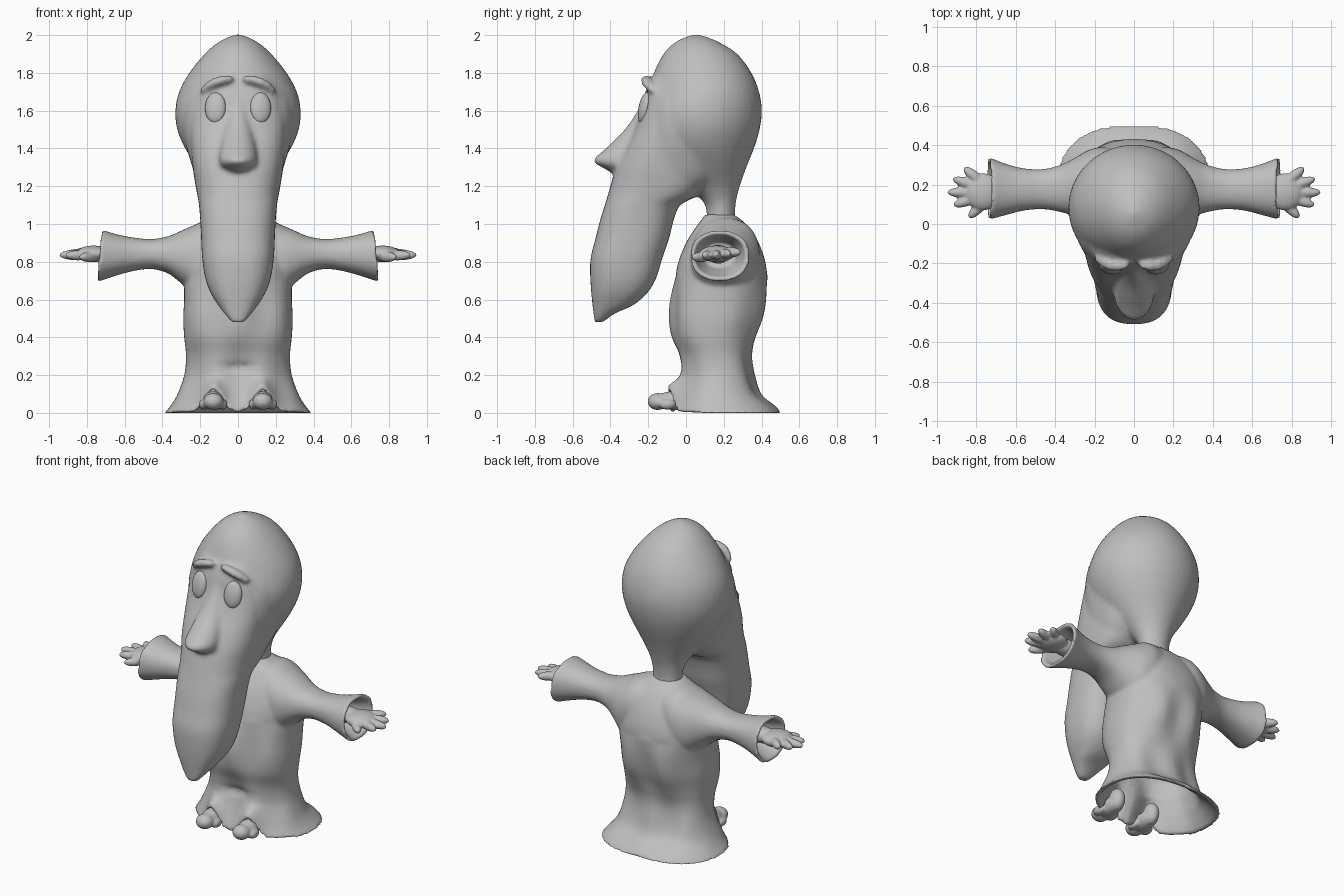
import bpy, bmesh, math
from mathutils import Matrix

clay = bpy.data.materials.new("grey clay")
clay.diffuse_color = (0.52, 0.52, 0.52, 1)


def curve(rows, steps=4):
    """Catmull-Rom interpolation between the key rings."""
    out = []
    for i in range(len(rows) - 1):
        p = [rows[max(0, min(len(rows) - 1, i + k))] for k in (-1, 0, 1, 2)]
        for s in range(steps):
            t = s / steps
            out.append([0.5 * (2 * b + (c - a) * t + (2 * a - 5 * b + 4 * c - d) * t * t
                               + (3 * b - a - 3 * c + d) * t ** 3) for a, b, c, d in zip(*p)])
    return out + [list(rows[-1])]


def loft(bm, rings, place, n=40, power=1.0):
    """Ring = (position, u low, u high, v low, v high); both ends are capped."""
    loops = []
    for r in rings:
        loop = []
        for k in range(n):
            a = 2 * math.pi * k / n
            c, s = math.cos(a), math.sin(a)
            u = (r[1] + r[2]) / 2 + (r[2] - r[1]) / 2 * math.copysign(abs(c) ** power, c)
            v = (r[3] + r[4]) / 2 + (r[4] - r[3]) / 2 * math.copysign(abs(s) ** power, s)
            loop.append(bm.verts.new(place(r[0], u, v)))
        loops.append(loop)
    for a, b in zip(loops, loops[1:]):
        for k in range(n):
            bm.faces.new((a[k], a[(k + 1) % n], b[(k + 1) % n], b[k]))
    bm.faces.new(loops[0])
    bm.faces.new(loops[-1])
    return [v for l in loops for v in l]


def upright(z, x, y):
    return (x, y, z)


def column(bm, rows, power=1.0):
    """Symmetric upright loft from (z, half width, y front, y back)."""
    return loft(bm, [(z, -w, w, f, b) for z, w, f, b in curve(rows)], upright, power=power)


def blob(bm, centre, radii, rot=(0, 0, 0)):
    m = Matrix.Translation(centre)
    for ang, ax in zip(rot, "XYZ"):
        m = m @ Matrix.Rotation(ang, 4, ax)
    bmesh.ops.create_uvsphere(bm, u_segments=20, v_segments=12, radius=1,
                              matrix=m @ Matrix.Diagonal((*radii, 1)))


def finish(name, bm, voxel=None, smooth=4):
    bmesh.ops.recalc_face_normals(bm, faces=bm.faces[:])
    for f in bm.faces:
        f.smooth = True
    me = bpy.data.meshes.new(name)
    bm.to_mesh(me)
    bm.free()
    me.materials.append(clay)
    ob = bpy.data.objects.new(name, me)
    bpy.context.collection.objects.link(ob)
    if voxel:
        r = ob.modifiers.new("blend", 'REMESH')
        r.mode = 'VOXEL'
        r.voxel_size = voxel
        r.use_smooth_shade = True
        s = ob.modifiers.new("soften", 'SMOOTH')
        s.factor = 0.5
        s.iterations = smooth
    return ob


# Head: skull tapering to the neck, cheeks, long face and beard, nose, brows
bm = bmesh.new()
column(bm, [(0.92, 0.09, 0.10, 0.27), (1.04, 0.09, 0.11, 0.26), (1.12, 0.10, 0.09, 0.265),
            (1.2, 0.14, 0.0, 0.285), (1.3, 0.215, -0.12, 0.32), (1.4, 0.28, -0.2, 0.36),
            (1.5, 0.322, -0.23, 0.39), (1.6, 0.332, -0.235, 0.402), (1.7, 0.312, -0.2, 0.387),
            (1.8, 0.258, -0.17, 0.347), (1.9, 0.177, -0.12, 0.272), (1.96, 0.108, -0.06, 0.18),
            (1.99, 0.05, 0.0, 0.11), (2.003, 0.012, 0.04, 0.065)])
column(bm, [(1.17, 0.19, -0.3, 0.1), (1.24, 0.222, -0.29, 0.18), (1.32, 0.248, -0.28, 0.22),
            (1.42, 0.277, -0.265, 0.24), (1.52, 0.296, -0.25, 0.25), (1.62, 0.296, -0.23, 0.25),
            (1.7, 0.27, -0.205, 0.25), (1.78, 0.22, -0.17, 0.22)], power=0.9)
column(bm, [(0.48, 0.035, -0.485, -0.44), (0.53, 0.075, -0.49, -0.37), (0.57, 0.105, -0.495, -0.28),
            (0.64, 0.148, -0.502, -0.2), (0.72, 0.175, -0.507, -0.155), (0.82, 0.19, -0.505, -0.125),
            (0.92, 0.195, -0.48, -0.09), (1.02, 0.2, -0.455, -0.065), (1.1, 0.207, -0.43, -0.03),
            (1.15, 0.215, -0.415, 0.06), (1.22, 0.228, -0.395, 0.12), (1.3, 0.24, -0.37, 0.12),
            (1.4, 0.25, -0.325, 0.12), (1.5, 0.255, -0.275, 0.1), (1.6, 0.25, -0.24, 0.1),
            (1.7, 0.225, -0.215, 0.08), (1.78, 0.17, -0.18, 0.05)], power=0.8)
column(bm, [(1.265, 0.05, -0.385, -0.2), (1.295, 0.088, -0.435, -0.2), (1.335, 0.102, -0.49, -0.2),
            (1.4, 0.095, -0.425, -0.2), (1.5, 0.078, -0.325, -0.15), (1.6, 0.058, -0.257, -0.1),
            (1.68, 0.04, -0.22, -0.1)])
for s in (-1, 1):
    for x, y, z, r in ((0.055, -0.21, 1.765, 0.024), (0.085, -0.212, 1.762, 0.029),
                       (0.12, -0.207, 1.75, 0.031), (0.148, -0.195, 1.734, 0.029),
                       (0.17, -0.18, 1.716, 0.023)):
        blob(bm, (s * x, y, z), (0.034, r, r * 0.85), (0, s * 0.3, 0))
finish("head", bm, 0.013, 7)

# Eyes
for s, side in ((-1, "left"), (1, "right")):
    bm = bmesh.new()
    blob(bm, (s * 0.12, -0.222, 1.615), (0.056, 0.028, 0.083), (-0.2, 0, s * 0.2))
    finish(side + "_eye", bm)

# Robe: hollow gown with a flared hem and bell sleeves
bm = bmesh.new()
outer = [(0.0, 0.39, -0.085, 0.505), (0.04, 0.355, -0.075, 0.465), (0.1, 0.32, -0.055, 0.39),
         (0.2, 0.285, -0.03, 0.355), (0.3, 0.275, -0.035, 0.345), (0.4, 0.285, -0.07, 0.37),
         (0.5, 0.29, -0.08, 0.405), (0.6, 0.285, -0.075, 0.425), (0.7, 0.285, -0.06, 0.43),
         (0.8, 0.28, -0.04, 0.42), (0.9, 0.255, 0.0, 0.385), (0.98, 0.205, 0.05, 0.335),
         (1.02, 0.15, 0.08, 0.295), (1.05, 0.09, 0.1, 0.255)]
inner = [(z, -w + 0.027, w - 0.027, f + 0.027, b - 0.027) for z, w, f, b in reversed(outer[:7])]
rings = inner + [(z, -w, w, f, b) for z, w, f, b in curve(outer)]
for v in loft(bm, rings, upright, n=64, power=0.85):
    x, y, z = v.co
    front = max(0.0, min(1.0, (0.15 - y) / 0.15))
    # hem lifts over each foot, cloth folds on the front and back
    if z < 0.2:
        v.co.z += front * (0.2 - z) * 0.65 * math.exp(-((abs(x) - 0.13) / 0.06) ** 2)
        v.co.y -= front * 0.03 * math.exp(-((abs(x) - 0.13) / 0.07) ** 2 - ((z - 0.05) / 0.08) ** 2)
    v.co.y += 0.012 * math.sin(x * 26 + 1.5) * math.sin(z * 9) * (1 if z < 0.75 else 0)
    if y < 0.1:
        v.co.y += 0.02 * math.exp(-((z - 0.24) / 0.03) ** 2 - (x / 0.1) ** 2)
for s in (-1, 1):
    sleeve = curve([(0.05, 0.05, 0.37, 0.66, 1.03), (0.15, 0.03, 0.39, 0.64, 1.03),
                    (0.23, 0.025, 0.375, 0.63, 0.995), (0.3, 0.04, 0.335, 0.685, 0.965),
                    (0.37, 0.06, 0.3, 0.738, 0.935), (0.46, 0.075, 0.278, 0.762, 0.92),
                    (0.56, 0.068, 0.282, 0.748, 0.928), (0.65, 0.045, 0.305, 0.722, 0.945),
                    (0.735, 0.022, 0.338, 0.692, 0.97)])
    sleeve += [(0.735, 0.046, 0.314, 0.716, 0.946), (0.66, 0.067, 0.283, 0.743, 0.923),
               (0.58, 0.09, 0.26, 0.77, 0.905)]
    loft(bm, sleeve, lambda p, u, v, s=s: (s * (p + (0.83 - v) * 0.09 * (p > 0.5)), u, v),
         power=0.9)
finish("robe", bm, 0.011, 4)

# Hands: broad palm with thick spread fingers reaching out of the sleeves
for s, side in ((-1, "left"), (1, "right")):
    bm = bmesh.new()
    blob(bm, (s * 0.65, 0.17, 0.84), (0.12, 0.06, 0.05))
    blob(bm, (s * 0.765, 0.163, 0.842), (0.095, 0.095, 0.044))
    for x, y, z, ang, length in ((0.865, 0.16, 0.836, 0.0, 0.082), (0.845, 0.205, 0.842, 0.33, 0.078),
                                 (0.845, 0.118, 0.834, -0.33, 0.074), (0.81, 0.242, 0.85, 0.7, 0.068),
                                 (0.79, 0.08, 0.825, -0.8, 0.068)):
        blob(bm, (s * x, y, z), (length, 0.027, 0.027), (0, 0, s * ang))
    finish(side + "_hand", bm, 0.007, 3)

# Feet: rounded sole, heel and three toes
for s, side in ((-1, "left"), (1, "right")):
    bm = bmesh.new()
    blob(bm, (s * 0.13, -0.06, 0.065), (0.056, 0.11, 0.05))
    blob(bm, (s * 0.13, 0.0, 0.09), (0.045, 0.055, 0.07))
    blob(bm, (s * 0.13, -0.15, 0.06), (0.054, 0.054, 0.045))
    blob(bm, (s * 0.18, -0.1, 0.045), (0.028, 0.045, 0.028))
    blob(bm, (s * 0.082, -0.1, 0.045), (0.026, 0.045, 0.028))
    finish(side + "_foot", bm, 0.008, 3)
